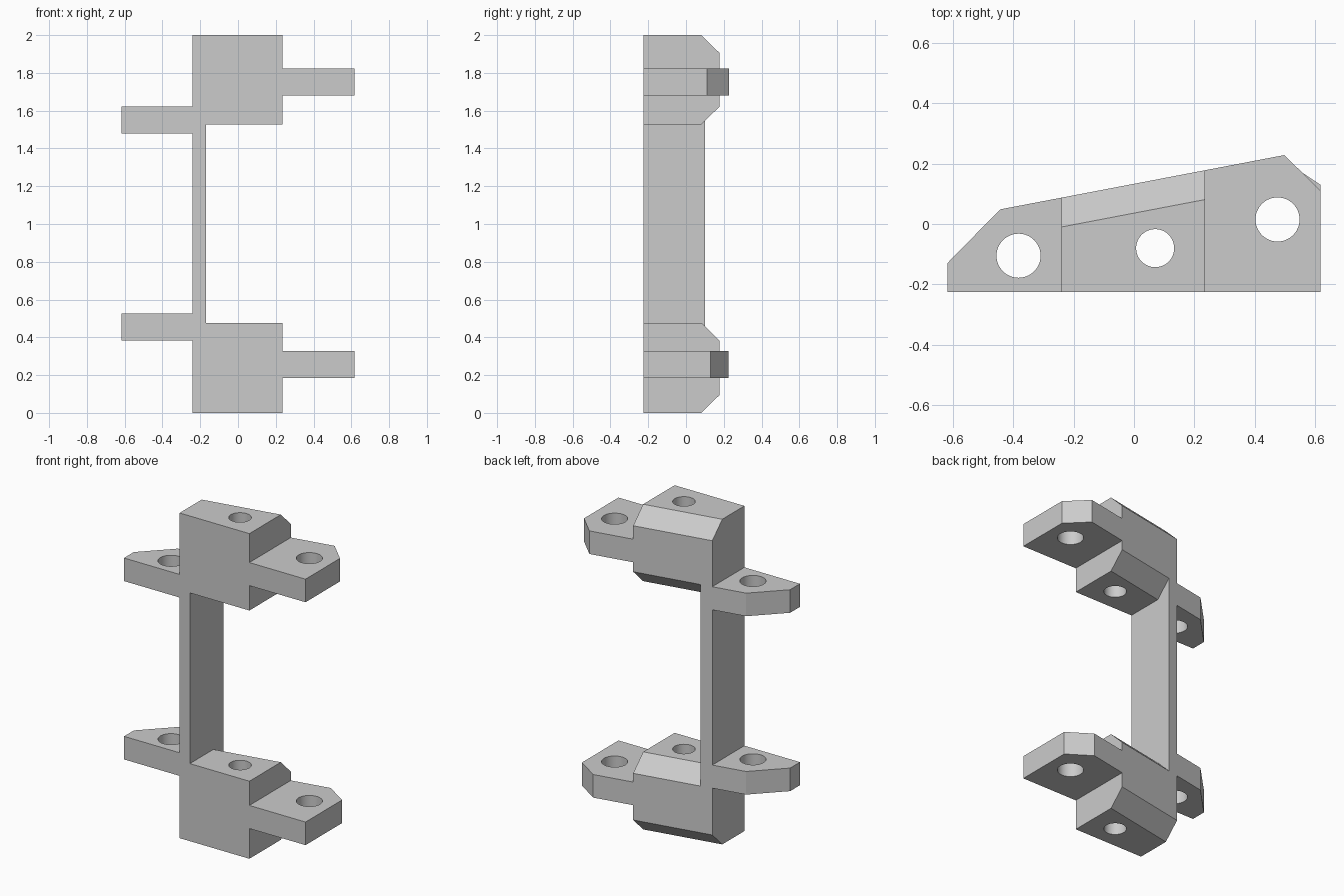
import bpy
import bmesh

if "Cube" in bpy.data.objects:
    bpy.data.objects.remove(bpy.data.objects["Cube"], do_unlink=True)

FRONT = -0.225                    # flat mounting face
LEFT, WEB, RIGHT = -0.24, -0.17, 0.235
CHAMFER_Y, CHAMFER_Z = 0.097, 0.095

grey = bpy.data.materials.new("plain grey")
grey.use_nodes = True
grey.diffuse_color = (0.6, 0.6, 0.6, 1)
grey.node_tree.nodes["Principled BSDF"].inputs["Base Color"].default_value = (0.6, 0.6, 0.6, 1)


def back(x):
    """Depth of the slanted back plane at x."""
    return 0.133 + 0.191 * x


def prism(name, start, end):
    """Solid between two matching end polygons."""
    bm = bmesh.new()
    a = [bm.verts.new(p) for p in start]
    b = [bm.verts.new(p) for p in end]
    bm.faces.new(a)
    bm.faces.new(b)
    for i in range(len(a)):
        j = (i + 1) % len(a)
        bm.faces.new((a[i], a[j], b[j], b[i]))
    bmesh.ops.recalc_face_normals(bm, faces=bm.faces)
    mesh = bpy.data.meshes.new(name)
    bm.to_mesh(mesh)
    bm.free()
    mesh.materials.append(grey)
    obj = bpy.data.objects.new(name, mesh)
    bpy.context.collection.objects.link(obj)
    return obj


def drill(obj, x, y, radius):
    """Cut a vertical round hole right through the part."""
    bpy.ops.mesh.primitive_cylinder_add(vertices=48, radius=radius, depth=6, location=(x, y, 0))
    cutter = bpy.context.object
    cutter.hide_render = True
    cutter.data.materials.append(grey)
    mod = obj.modifiers.new("hole", "BOOLEAN")
    mod.operation = "DIFFERENCE"
    mod.solver = "EXACT"
    mod.object = cutter
    bpy.ops.object.select_all(action="DESELECT")
    bpy.context.view_layer.objects.active = obj
    obj.select_set(True)
    bpy.ops.object.modifier_apply(modifier=mod.name)
    bpy.data.objects.remove(cutter, do_unlink=True)
    bpy.ops.object.shade_smooth_by_angle(angle=0.5)


def block(name, z0, z1):
    """Main block with both back edges chamfered."""
    def section(x):
        y = back(x)
        return [(x, FRONT, z0), (x, y - CHAMFER_Y, z0), (x, y, z0 + CHAMFER_Z),
                (x, y, z1 - CHAMFER_Z), (x, y - CHAMFER_Y, z1), (x, FRONT, z1)]
    drill(prism(name, section(LEFT), section(RIGHT)), 0.07, -0.08, 0.063)


def tab(name, plan, z0, z1, hole):
    """Flat drilled lug."""
    drill(prism(name, [(x, y, z0) for x, y in plan], [(x, y, z1) for x, y in plan]), *hole)


# Main blocks
LOW, HIGH = 0.477, 1.527
block("lower_block", 0, LOW)
block("upper_block", HIGH, 2)


# Thin web joining the blocks, filling the chamfers at its ends
def web_section(x):
    y = back(x)
    return [(x, FRONT, LOW), (x, y - CHAMFER_Y, LOW), (x, y, LOW - CHAMFER_Z),
            (x, y, HIGH + CHAMFER_Z), (x, y - CHAMFER_Y, HIGH), (x, FRONT, HIGH)]


prism("connecting_web", web_section(LEFT), web_section(WEB))

# Tabs on the -x side
right_plan = [(-0.618, FRONT), (LEFT, FRONT), (LEFT, back(LEFT)),
              (-0.443, back(-0.443)), (-0.618, -0.13)]
for name, z in (("lower", 0.383), ("upper", 1.48)):
    tab(name + "_right_tab", right_plan, z, z + 0.142, (-0.382, -0.105, 0.073))

# Tabs on the +x side, each with its own corner cut
for name, z, corner_x, end_y in (("lower", 0.186, 0.475, 0.13), ("upper", 1.68, 0.498, 0.11)):
    plan = [(RIGHT, FRONT), (0.617, FRONT), (0.617, end_y),
            (corner_x, back(corner_x)), (RIGHT, back(RIGHT))]
    tab(name + "_left_tab", plan, z, z + 0.142, (0.475, 0.015, 0.073))
